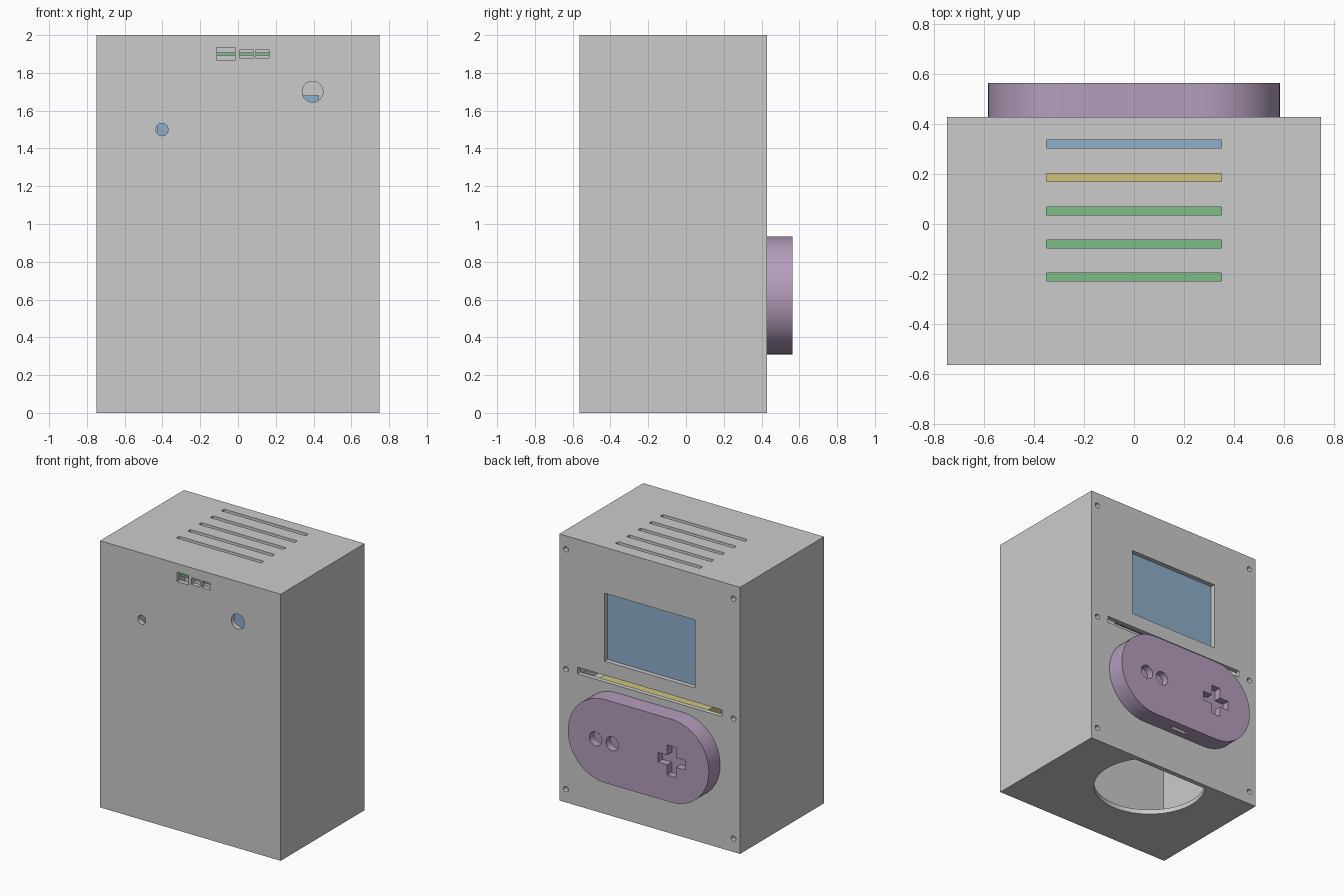
import bpy, bmesh, math

if "Cube" in bpy.data.objects:
    bpy.data.objects.remove(bpy.data.objects["Cube"])


def rect(u0, u1, v0, v1):
    return [(u0, v0), (u1, v0), (u1, v1), (u0, v1)]


def circle(u, v, r, n=48):
    return [(u + r * math.cos(2 * math.pi * i / n), v + r * math.sin(2 * math.pi * i / n)) for i in range(n)]


def stadium(half, v, r, n=32):
    pts = []
    for side, start in ((1, -math.pi / 2), (-1, math.pi / 2)):
        for i in range(n + 1):
            a = start + math.pi * i / n
            pts.append((side * half + r * math.cos(a), v + r * math.sin(a)))
    return pts


def cross(u, v, arm, w):
    quarter = [(arm, -w), (arm, w), (w, w)]
    pts = []
    for k in range(4):
        c, s = ((1, 0), (0, 1), (-1, 0), (0, -1))[k]
        pts += [(u + c * a - s * b, v + s * a + c * b) for a, b in quarter]
    return pts


def solid(name, prisms, color=None):
    """Mesh made of prisms: (profile, axis, start, end)."""
    bm = bmesh.new()
    for profile, axis, a, b in prisms:
        place = (lambda p, h: (p[0], h, p[1])) if axis == 'y' else (lambda p, h: (p[0], p[1], h))
        lo = [bm.verts.new(place(p, a)) for p in profile]
        hi = [bm.verts.new(place(p, b)) for p in profile]
        bm.faces.new(lo)
        bm.faces.new(hi[::-1])
        n = len(lo)
        for i in range(n):
            bm.faces.new((lo[i], hi[i], hi[(i + 1) % n], lo[(i + 1) % n]))
    bmesh.ops.recalc_face_normals(bm, faces=bm.faces)
    mesh = bpy.data.meshes.new(name)
    bm.to_mesh(mesh)
    bm.free()
    ob = bpy.data.objects.new(name, mesh)
    bpy.context.collection.objects.link(ob)
    if color:
        mat = bpy.data.materials.new(name + "_color")
        mat.diffuse_color = (*color, 1)
        mat.use_nodes = True
        mat.node_tree.nodes["Principled BSDF"].inputs["Base Color"].default_value = mat.diffuse_color
        mesh.materials.append(mat)
    return ob


def cut(ob, prisms):
    cutter = solid("cutter", prisms)
    cutter.hide_render = True
    mod = ob.modifiers.new("cut", 'BOOLEAN')
    mod.operation = 'DIFFERENCE'
    mod.solver = 'EXACT'
    mod.object = cutter
    bpy.context.view_layer.objects.active = ob
    bpy.ops.object.modifier_apply(modifier=mod.name)
    bpy.data.objects.remove(cutter)


def smooth(ob):
    bpy.ops.object.select_all(action='DESELECT')
    ob.select_set(True)
    bpy.context.view_layer.objects.active = ob
    bpy.ops.object.shade_smooth_by_angle(angle=math.radians(30))


FRONT, BACK, PANEL = -0.565, 0.43, 0.395

# Case: hollow box open at the back
case = solid("case", [(rect(-0.75, 0.75, 0, 2), 'y', FRONT, PANEL)])
cut(case, [(rect(-0.715, 0.715, 0.035, 1.965), 'y', FRONT + 0.035, 0.6)])
# Vent slots, front ports, front round holes and base opening
cuts = [(rect(-0.35, 0.35, y - 0.016, y + 0.016), 'z', 1.9, 2.1)
        for y in (0.32, 0.187, 0.053, -0.08, -0.213)]
cuts = [(p, a, 1.94, 2.1) for p, a, _, _ in cuts]
for profile in (rect(-0.11, -0.015, 1.865, 1.935), rect(0.01, 0.08, 1.875, 1.925),
                rect(0.095, 0.165, 1.875, 1.925),
                circle(0.395, 1.7, 0.055), circle(-0.403, 1.5, 0.033)):
    cuts.append((profile, 'y', -0.7, -0.5))
cuts.append((circle(0, 0.17, 0.39, 64), 'z', -0.1, 0.1))
cut(case, cuts)
smooth(case)

# Back panel with display window, slot and screw holes
panel = solid("back_panel", [(rect(-0.75, 0.75, 0, 2), 'y', PANEL, BACK)])
cuts = [(rect(-0.375, 0.375, 1.145, 1.655), 'y', 0.3, 0.5),
        (rect(-0.6, 0.6, 0.99, 1.04), 'y', 0.3, 0.5)]
screws = [(x, z) for x in (-0.695, 0.695) for z in (0.1, 1.0, 1.9)]
cuts += [(circle(x, z, 0.02, 24), 'y', 0.3, 0.5) for x, z in screws]
cut(panel, cuts)
smooth(panel)

# Screw posts behind the panel
solid("screw_posts", [(rect(x - 0.045, x + 0.045, z - 0.05, z + 0.05), 'y', 0.25, PANEL)
                      for x, z in ((math.copysign(0.67, x), z) for x, z in screws)])

# Display
solid("display", [(rect(-0.43, 0.43, 1.1, 1.68), 'y', 0.3, PANEL)], (0.27, 0.43, 0.6))

# Circuit board under the vents
solid("circuit_board", [(rect(-0.42, 0.42, -0.525, 0.1), 'z', 1.892, 1.907)], (0.2, 0.52, 0.24))

# Battery on its shelf behind the slot
solid("battery", [(rect(-0.45, 0.45, 0.12, 0.385), 'z', 0.9, 0.98)], (0.62, 0.55, 0.2))
solid("battery_shelf", [(rect(-0.6, 0.6, 0.1, PANEL), 'z', 0.87, 0.9)])

# Game pad on the back
pad = solid("game_pad", [(stadium(0.2725, 0.6225, 0.3125), 'y', BACK, 0.565)], (0.45, 0.34, 0.5))
cut(pad, [(circle(0.355, 0.62, 0.052), 'y', 0.51, 0.6),
          (circle(0.217, 0.62, 0.052), 'y', 0.51, 0.6),
          (cross(-0.275, 0.62, 0.113, 0.036), 'y', 0.51, 0.6),
          (rect(-0.065, 0.065, 0.475, 0.505), 'z', 0.25, 0.36)])
smooth(pad)
